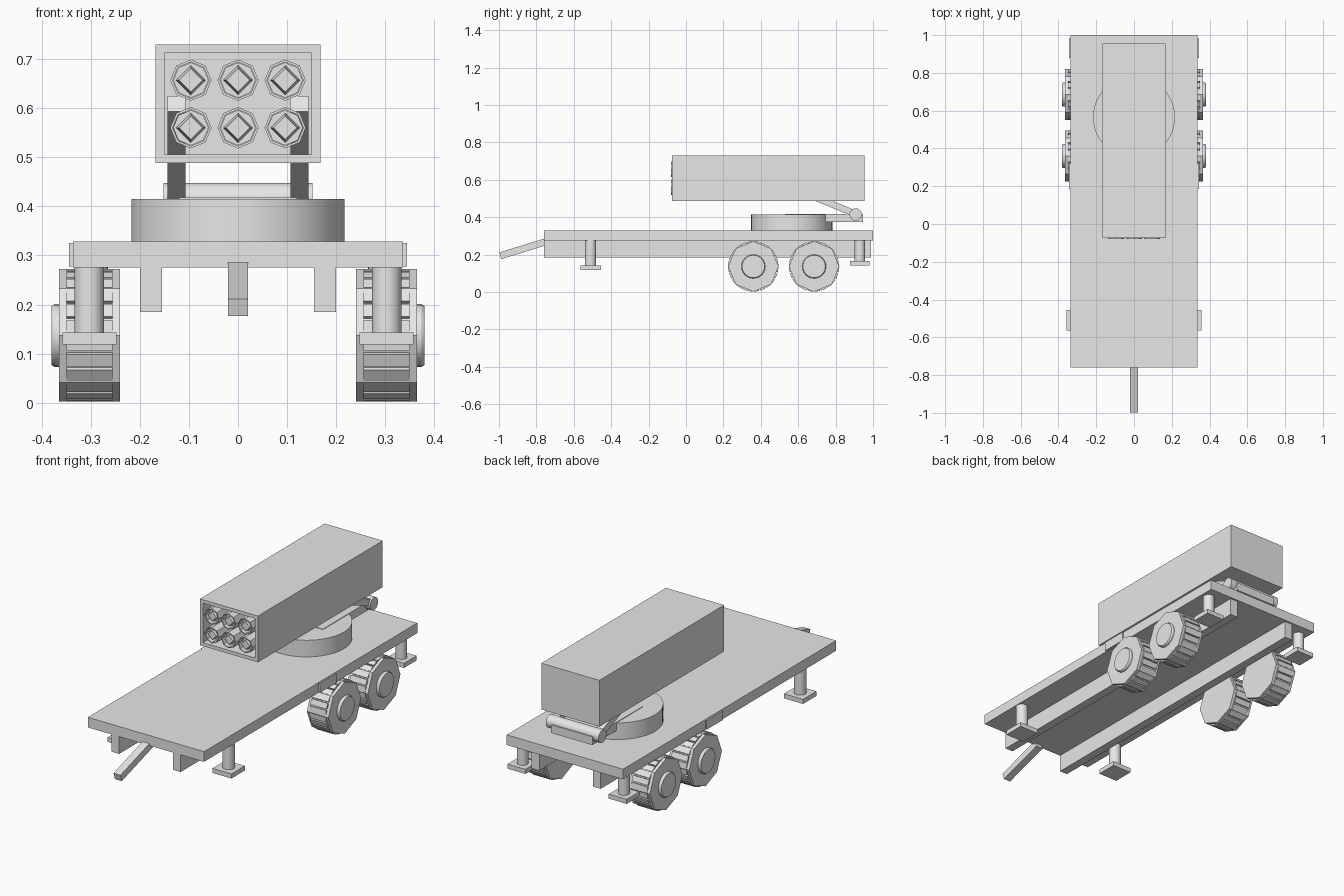
import bpy, math
from mathutils import Vector, Matrix

cube = bpy.data.objects.get("Cube")
if cube:
    bpy.data.objects.remove(cube, do_unlink=True)

grey = bpy.data.materials.new("light_grey")
grey.use_nodes = True
colour = (0.8, 0.8, 0.8, 1)
grey.diffuse_color = colour
grey.node_tree.nodes["Principled BSDF"].inputs["Base Color"].default_value = colour


def finish(name, smooth=False):
    ob = bpy.context.object
    ob.name = name
    ob.data.materials.append(grey)
    if smooth:
        bpy.ops.object.shade_smooth_by_angle(angle=math.radians(50))
    return ob


def box(name, x, y, z):
    """Box from (min, max) pairs on each axis."""
    pairs = (x, y, z)
    bpy.ops.mesh.primitive_cube_add(size=1, location=[sum(p) / 2 for p in pairs])
    ob = finish(name)
    ob.data.transform(Matrix.Diagonal([p[1] - p[0] for p in pairs] + [1]))
    return ob


def rod(name, a, b, r, sides=32, spin=0, smooth=True, r2=None, cap='NGON'):
    """Prism, cylinder or taper running from point a to point b."""
    a, b = Vector(a), Vector(b)
    bpy.ops.mesh.primitive_cone_add(vertices=sides, radius1=r, radius2=r if r2 is None else r2,
                                    depth=(b - a).length, end_fill_type=cap, location=(a + b) / 2)
    ob = finish(name, smooth)
    turn = (b - a).to_track_quat('Z', 'Y').to_matrix().to_4x4()
    ob.data.transform(turn @ Matrix.Rotation(spin, 4, 'Z'))
    return ob


def beam(name, x, a, b, width, thick):
    """Rectangular bar in the y-z plane between two (y, z) points."""
    d = Vector((b[0] - a[0], b[1] - a[1]))
    bpy.ops.mesh.primitive_cube_add(size=1, location=(x, (a[0] + b[0]) / 2, (a[1] + b[1]) / 2))
    ob = finish(name)
    ob.data.transform(Matrix.Rotation(math.atan2(d.y, d.x), 4, 'X')
                      @ Matrix.Diagonal((width, d.length, thick, 1)))
    return ob


# Trailer bed and drawbar
box("deck", (-.336, .336), (-.76, 1), (.275, .328))
beam("drawbar", 0, (-.993, .194), (-.74, .272), .04, .037)

# Turntable with rear bracket and pivot
rod("turntable", (0, .565, .328), (0, .565, .415), .217, 48)
box("pivot_bracket", (-.12, .12), (.53, .945), (.375, .418))
rod("pivot_cylinder", (-.152, .907, .415), (.152, .907, .415), .033, 24)


def wheel(side, end, y):
    name = f"{side}_{end}_wheel"
    s = 1 if side == "left" else -1
    z, r = .137, .135
    rod(name + "_tyre", (s * .24, y, z), (s * .365, y, z), r, 8, smooth=False)
    rod(name + "_hub", (s * .35, y, z), (s * .374, y, z), .064, 24)
    rod(name + "_cap", (s * .374, y, z), (s * .38, y, z), .064, 24, r2=.06)
    # Raised tread blocks around the tyre
    count = 24
    for i in range(count):
        a = math.tau * (i + .5) / count
        block = box(name + "_tread", (-.047, .047), (-.014, .014), (-.012, .012))
        block.location = (s * .3025, y + math.sin(a) * (r - .013), z + math.cos(a) * (r - .013))
        block.rotation_euler.x = -a


def support_leg(name, x, y, foot, r, half):
    rod(name + "_post", (x, y, foot), (x, y, .275), r, 24)
    box(name + "_foot", (x - half, x + half), (y - half, y + half), (foot - .024, foot))


# Paired running gear and lifting arms
for side, s in (("left", 1), ("right", -1)):
    box(side + "_chassis_rail", sorted((s * .155, s * .2)), (-.76, .99), (.185, .275))
    box(side + "_side_plate", sorted((s * .336, s * .344)), (.185, .32), (.277, .325))
    wheel(side, "front", .36)
    wheel(side, "rear", .685)
    support_leg(side + "_front_leg", s * .303, -.51, .143, .03, .055)
    support_leg(side + "_rear_leg", s * .293, .93, .166, .028, .052)
    beam(side + "_lift_arm", s * .125, (.907, .418), (.44, .609), .037, .035)

# Launcher housing, an open-fronted shell
X, Z, T = .168, (.488, .73), .018
Y = (-.075, .955)
box("housing_roof", (-X, X), Y, (Z[1] - T, Z[1]))
box("housing_floor", (-X, X), Y, (Z[0], Z[0] + T))
box("housing_back", (T - X, X - T), (Y[1] - T, Y[1]), (Z[0] + T, Z[1] - T))
for side, s in (("left", 1), ("right", -1)):
    box(side + "_housing_wall", sorted((s * (X - T), s * X)), Y, (Z[0] + T, Z[1] - T))

# Launch tubes with pointed rounds inside
for z in (.56, .657):
    for x in (-.096, 0, .096):
        tube = rod("launch_tube", (x, -.079, z), (x, .9, z), .042, 8, smooth=False, cap='NOTHING')
        wall = tube.modifiers.new("wall", 'SOLIDIFY')
        wall.thickness = .005
        wall.offset = -1
        rod("round_body", (x, -.045, z), (x, .85, z), .036, 8, smooth=False)
        rod("round_nose", (x, -.045, z), (x, -.075, z), .03, 4, smooth=False, r2=.024)
